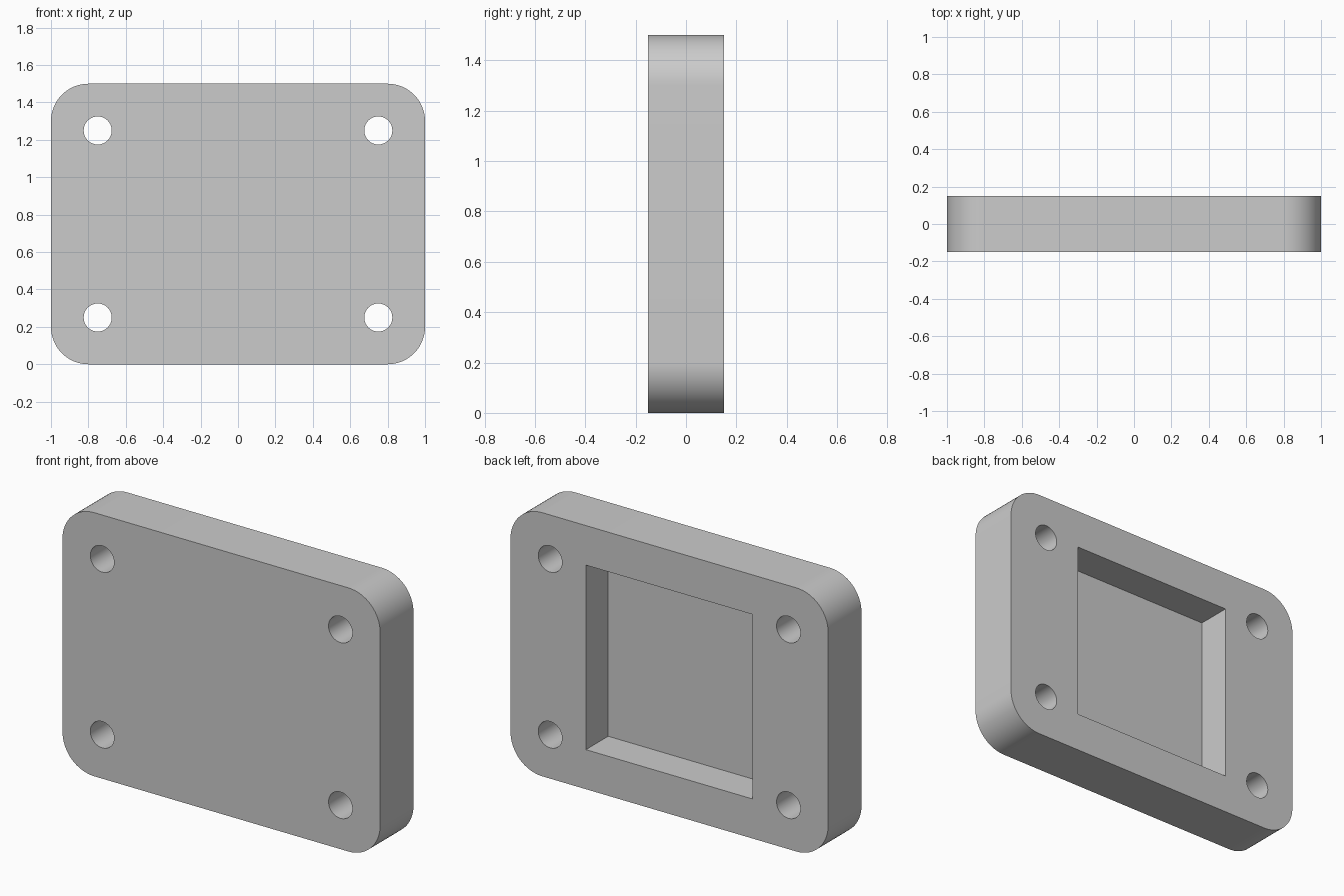
import bpy
import bmesh
import math
from mathutils import Matrix, Vector

WIDTH, DEPTH, HEIGHT = 2.0, 0.3, 1.5
CORNER_RADIUS = 0.2
HOLE_RADIUS = 0.075
HOLE_X, HOLE_Z = 0.75, 0.5       # hole offsets from the plate centre
POCKET, POCKET_DEPTH = 1.05, 0.2
CENTRE = Vector((0, 0, HEIGHT / 2))

default_cube = bpy.data.objects.get("Cube")
if default_cube:
    bpy.data.objects.remove(default_cube, do_unlink=True)

grey = bpy.data.materials.new("plain grey")
grey.use_nodes = True
colour = (0.6, 0.6, 0.6, 1)
grey.diffuse_color = colour
grey.node_tree.nodes["Principled BSDF"].inputs["Base Color"].default_value = colour


def make_object(name, bm):
    mesh = bpy.data.meshes.new(name)
    bm.to_mesh(mesh)
    bm.free()
    mesh.materials.append(grey)
    obj = bpy.data.objects.new(name, mesh)
    bpy.context.collection.objects.link(obj)
    return obj


def box(name, size, centre):
    bm = bmesh.new()
    matrix = Matrix.Translation(centre) @ Matrix.Diagonal((*size, 1))
    bmesh.ops.create_cube(bm, size=1, matrix=matrix)
    return make_object(name, bm)


# Plate with its four corners rounded along the depth
plate = box("mounting_plate", (WIDTH, DEPTH, HEIGHT), CENTRE)
bm = bmesh.new()
bm.from_mesh(plate.data)
corners = [e for e in bm.edges
           if abs(e.verts[0].co.y - e.verts[1].co.y) > DEPTH / 2]
bmesh.ops.bevel(bm, geom=corners, offset=CORNER_RADIUS, segments=16,
                profile=0.5, affect='EDGES')
bm.to_mesh(plate.data)
bm.free()

# Square pocket sunk into the back
pocket_y = DEPTH / 2 - POCKET_DEPTH + 0.25
cutters = [box("pocket_cutter", (POCKET, 0.5, POCKET), CENTRE + Vector((0, pocket_y, 0)))]

# Four bolt holes right through the plate
bm = bmesh.new()
for sx in (-1, 1):
    for sz in (-1, 1):
        place = Matrix.Translation(CENTRE + Vector((sx * HOLE_X, 0, sz * HOLE_Z)))
        bmesh.ops.create_cone(bm, cap_ends=True, segments=48, radius1=HOLE_RADIUS,
                              radius2=HOLE_RADIUS, depth=DEPTH * 2,
                              matrix=place @ Matrix.Rotation(math.pi / 2, 4, 'X'))
cutters.append(make_object("bolt_hole_cutter", bm))

# Cut, then discard the cutters
bpy.ops.object.select_all(action='DESELECT')
plate.select_set(True)
bpy.context.view_layer.objects.active = plate
for cutter in cutters:
    cutter.hide_render = True
    cut = plate.modifiers.new(cutter.name, 'BOOLEAN')
    cut.operation = 'DIFFERENCE'
    cut.solver = 'EXACT'
    cut.object = cutter
    bpy.ops.object.modifier_apply(modifier=cut.name)
    bpy.data.objects.remove(cutter, do_unlink=True)

# Smooth round walls, crisp rims
bpy.ops.object.shade_smooth_by_angle(angle=math.radians(30))
